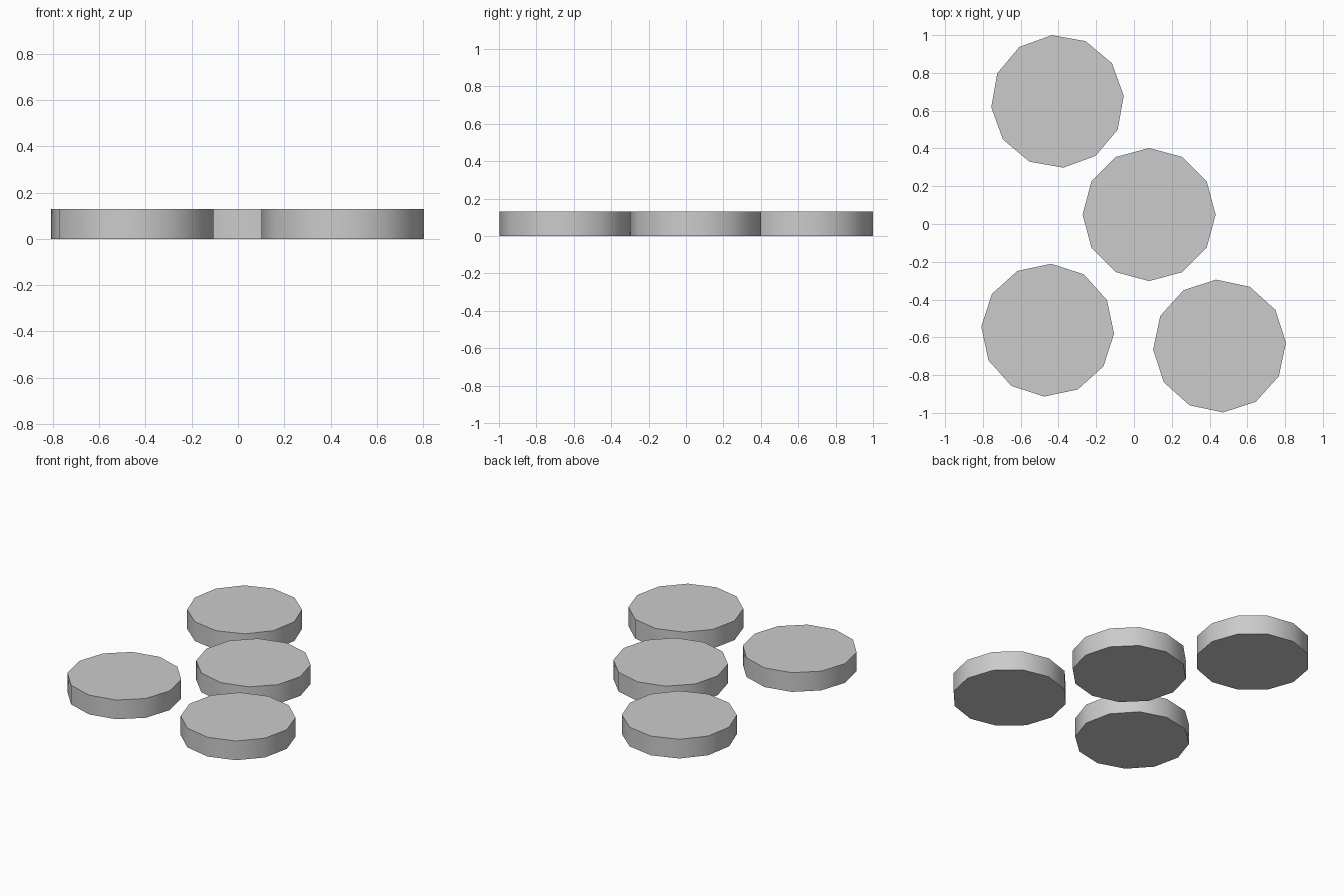
import bpy
import math

if "Cube" in bpy.data.objects:
    bpy.data.objects.remove(bpy.data.objects["Cube"])

RADIUS = 0.352
HEIGHT = 0.13


def disc(name, x, y, turn):
    # Twelve-sided slab with smooth rim and sharp cap edges
    bpy.ops.mesh.primitive_cylinder_add(
        vertices=12, radius=RADIUS, depth=HEIGHT,
        location=(x, y, HEIGHT / 2), rotation=(0, 0, math.radians(turn)))
    obj = bpy.context.object
    obj.name = name
    bpy.ops.object.shade_smooth_by_angle(angle=math.radians(40))


# Four loose discs, each turned slightly
disc("back_left_disc", -0.405, 0.649, 5)
disc("middle_disc", 0.08, 0.05, 0)
disc("front_left_disc", -0.457, -0.562, -3)
disc("front_right_disc", 0.453, -0.646, 3)
